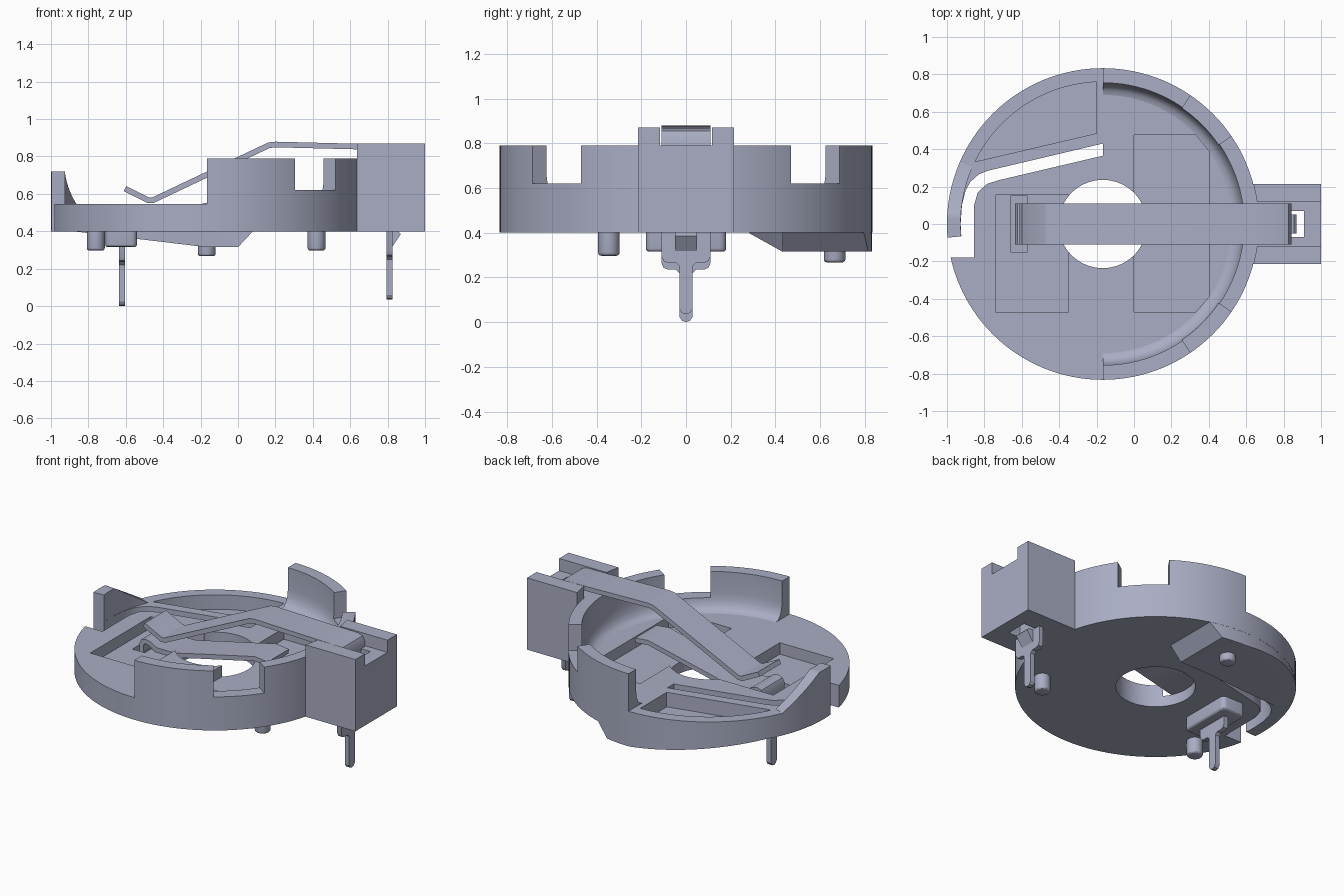
import bpy, bmesh, math
from mathutils import Vector

if "Cube" in bpy.data.objects:
    bpy.data.objects.remove(bpy.data.objects["Cube"], do_unlink=True)

CX, R, SEG = -0.167, 0.833, 128
BOTTOM, FLOOR, RIM = 0.40, 0.545, 0.79

mat = bpy.data.materials.new("blue_grey")
mat.use_nodes = True
colour = (0.40, 0.42, 0.55, 1)
mat.diffuse_color = colour
mat.node_tree.nodes["Principled BSDF"].inputs["Base Color"].default_value = colour


def finish(name, bm):
    bmesh.ops.recalc_face_normals(bm, faces=bm.faces)
    me = bpy.data.meshes.new(name)
    bm.to_mesh(me)
    bm.free()
    me.materials.append(mat)
    ob = bpy.data.objects.new(name, me)
    bpy.context.collection.objects.link(ob)
    return ob


def prism(name, pts, lo, hi, axis="z"):
    """Extrude a 2D outline along an axis (outline is xy, xz or yz)."""
    place = {"z": lambda a, b, t: (a, b, t),
             "y": lambda a, b, t: (a, t, b),
             "x": lambda a, b, t: (t, a, b)}[axis]
    bm = bmesh.new()
    v0 = [bm.verts.new(place(a, b, lo)) for a, b in pts]
    v1 = [bm.verts.new(place(a, b, hi)) for a, b in pts]
    n = len(pts)
    bm.faces.new(v0)
    bm.faces.new(v1)
    for i in range(n):
        j = (i + 1) % n
        bm.faces.new((v0[i], v0[j], v1[j], v1[i]))
    return finish(name, bm)


def rect(x0, x1, y0, y1):
    return [(x0, y0), (x1, y0), (x1, y1), (x0, y1)]


def arc(r, a0, a1, n, cx=CX, cy=0):
    return [(cx + r * math.cos(math.radians(a0 + (a1 - a0) * i / n)),
             cy + r * math.sin(math.radians(a0 + (a1 - a0) * i / n))) for i in range(n + 1)]


def circle(r, n=SEG):
    return arc(r, 0, 360, n)[:-1]


def boolean(ob, cutter, op="DIFFERENCE"):
    mod = ob.modifiers.new("cut", "BOOLEAN")
    mod.operation, mod.solver, mod.object = op, "EXACT", cutter
    dg = bpy.context.evaluated_depsgraph_get()
    me = bpy.data.meshes.new_from_object(ob.evaluated_get(dg))
    ob.modifiers.clear()
    ob.data = me
    bpy.data.objects.remove(cutter, do_unlink=True)


def loft(name, sections, closed=False):
    """Skin a row of equal cross-sections."""
    bm = bmesh.new()
    rings = [[bm.verts.new(p) for p in s] for s in sections]
    for a, b in zip(rings, rings[1:]):
        for i in range(len(a)):
            j = (i + 1) % len(a)
            bm.faces.new((a[i], a[j], b[j], b[i]))
    bm.faces.new(rings[0])
    bm.faces.new(rings[-1])
    return finish(name, bm)


def ribbon(name, path, half_width, thick=0.03):
    """Bent sheet-metal strip following an xz path."""
    pts = [Vector(p) for p in path]
    up, down = [], []
    for i, p in enumerate(pts):
        d0 = (p - pts[i - 1]).normalized() if i else (pts[1] - p).normalized()
        d1 = (pts[i + 1] - p).normalized() if i < len(pts) - 1 else d0
        n = Vector((-(d0 + d1).y, (d0 + d1).x)).normalized()
        off = n * (thick / 2) / max(0.4, n.dot(Vector((-d0.y, d0.x))))
        up.append(tuple(p + off))
        down.append(tuple(p - off))
    return prism(name, up + down[::-1], -half_width, half_width, "y")


# Base disc with centre hole, latch channel, pocket and recesses
base = prism("base_disc", circle(R), BOTTOM, FLOOR)
channel = [(-.167, .43), (-.78, .285), (-.83, .265), (-.875, .225), (-.9, .18), (-.92, .1),
           (-.927, 0), (-.923, -.065), (-1.1, -.075), (-1.1, -.18), (-.855, -.18),
           (-.855, .1), (-.835, .17), (-.785, .215), (-.72, .235), (-.167, .365)]
pocket = arc(0.76, 92.5, 154, 24) + [(-.2, .485)]
right_recess = [(0, -.47), (.33, -.47), (.4, -.39), (.4, .39), (.33, .475), (0, .475)]
for outline, depth in ((circle(0.236, 64), 0.2), (channel, 0.2), (pocket, 0.45),
                       (rect(-.74, -.35, -.47, .155), 0.47), (right_recess, 0.472),
                       (rect(-.66, -.57, -.15, .15), 0.43)):
    boolean(base, prism("cutter", outline, depth, 1.0))

# Half-round rim wall with filleted inside and two notches
profile = [(.69, FLOOR), (.715, .552), (.735, .572), (.748, .605), (.755, .65),
           (.755, RIM), (R, RIM), (R, FLOOR)]
sections = []
for i in range(SEG // 2 + 1):
    a = math.radians(-90 + 360 * i / SEG)
    sections.append([(CX + r * math.cos(a), r * math.sin(a), z) for r, z in profile])
wall = loft("rim_wall", sections)
for s in (1, -1):
    notch = arc(0.6, s * 34.4, s * 55.6, 1) + arc(1.0, s * 55.6, s * 34.4, 1)
    boolean(wall, prism("cutter", notch, 0.62, 1.0))

# Raised latch finger with a ramp
sections = []
for i in range(25):
    deg = 156.5 + 28.5 * i / 24
    a = math.radians(deg)
    h = FLOOR + 0.175 * min(1, (deg - 156.5) / 20)
    sections.append([(CX + r * math.cos(a), r * math.sin(a), z)
                     for r, z in ((.76, .5), (R, .5), (R, h + .001), (.76, h + .001))])
loft("latch_finger", sections)

# Sloping wedge under the latch
wedge = prism("latch_wedge", [(-.88, .41), (-.88, .4), (-.167, .315), (0, .315),
                              (.08, .4), (.08, .41)], 0.1, 0.95, "y")
boolean(wedge, prism("cutter", arc(R - .001, 72, 159, 32) + [(-.85, .285), (-.167, .432), (.09, .432)],
                     0.2, 0.6), "INTERSECT")

# Terminal block with a top channel and a pin slot
block = prism("terminal_block", rect(.5, 1.0, -.215, .215), BOTTOM, 0.87)
for outline, depth in ((circle(R), 0.2), (rect(.4, 1.2, -.117, .117), RIM),
                       (rect(.82, .91, -.07, .07), 0.2)):
    boolean(block, prism("cutter", outline, depth, 1.2))

# Upper spring arm and lower contact strip
ribbon("spring_arm", [(-.605, .628), (-.48, .566), (-.455, .566), (.165, .86), (.2, .864),
                      (.64, .853), (.79, .851), (.815, .843), (.827, .82), (.827, .76)], 0.11)
ribbon("lower_contact", [(-.622, .44), (-.622, .495), (-.612, .515), (-.59, .522), (-.56, .515),
                         (-.52, .488), (-.38, .488), (-.2, .53), (.2, .62), (.29, .61)], 0.11)


# Solder pins with a wide shoulder tab
def pin(name, x0, x1, tip, shoulder, top):
    half = [(.11, top), (.11, shoulder + .03), (.1, shoulder + .008), (.08, shoulder),
            (.045, shoulder), (.03, shoulder - .015), (.03, tip + .025), (.018, tip + .006)]
    pts = half + [(0, tip)] + [(-y, z) for y, z in half[::-1]]
    prism(name, pts, x0, x1, "x")


pin("left_pin", -.637, -.605, 0.0, 0.235, 0.45)
pin("right_pin", .795, .825, 0.035, 0.265, 0.80)
prism("pin_barb", [(.82, .31), (.87, .385), (.855, .4), (.82, .4)], -.05, .05, "y")


def bevel(ob, width, segments):
    bm = bmesh.new()
    bm.from_mesh(ob.data)
    low = min(v.co.z for v in bm.verts)
    edges = [e for e in bm.edges if all(v.co.z < low + 1e-4 for v in e.verts)]
    bmesh.ops.bevel(bm, geom=edges, offset=width, segments=segments, affect="EDGES", profile=0.5)
    bm.to_mesh(ob.data)
    bm.free()


# Pad below the left pin, with rounded corners
corners = []
for cx, cy, a in ((-.57, .15, 0), (-.68, .15, 90), (-.68, -.15, 180), (-.57, -.15, 270)):
    corners += arc(0.03, a, a + 90, 5, cx, cy)
bevel(prism("pin_pad", corners, 0.315, 0.42), 0.015, 3)

# Locating pegs
for name, x, y, z in (("front_left_peg", -.76, -.345, .297), ("front_right_peg", .42, -.345, .297),
                      ("back_peg", CX, .665, .267)):
    bevel(prism(name, arc(0.048, 0, 360, 24, x, y)[:-1], z, 0.42), 0.014, 3)

# Smooth curved faces, keep edges sharp
for ob in bpy.context.collection.objects:
    ob.select_set(ob.type == "MESH")
    if ob.type == "MESH":
        bpy.context.view_layer.objects.active = ob
bpy.ops.object.shade_smooth_by_angle(angle=math.radians(30))
